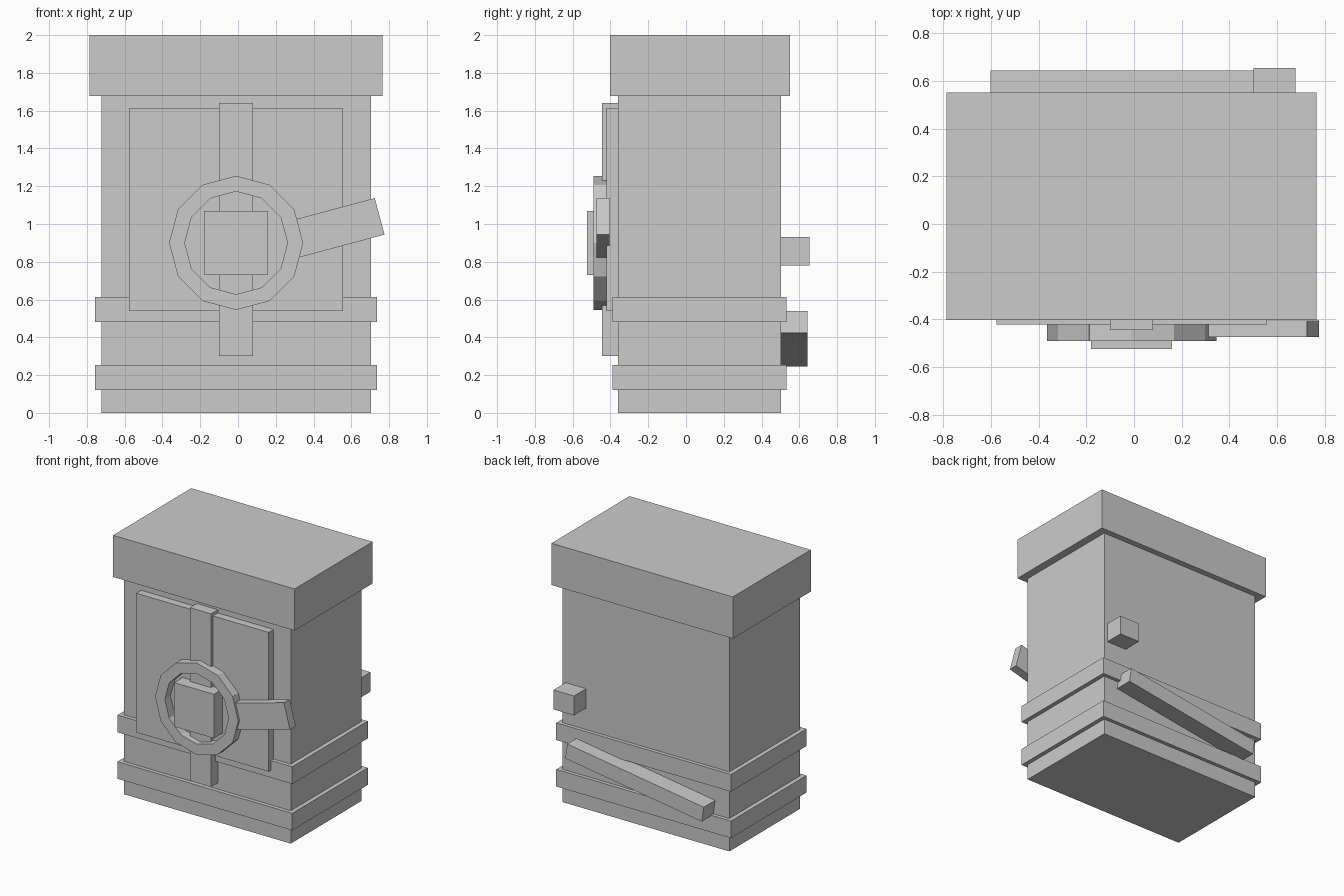
import bpy
import bmesh
from math import radians, cos, sin
from mathutils import Matrix, Vector

cube = bpy.data.objects.get("Cube")
if cube:
    bpy.data.objects.remove(cube, do_unlink=True)

grey = bpy.data.materials.new("plain_grey")
grey.use_nodes = True
colour = (0.6, 0.6, 0.6, 1)
grey.diffuse_color = colour
grey.node_tree.nodes["Principled BSDF"].inputs["Base Color"].default_value = colour

CX = -0.01        # middle line of the cabinet
FRONT, BACK = -0.36, 0.504


def add_box(bm, centre, size, tilt=0):
    """Box of a given size, tilted counter-clockwise as seen from the front."""
    matrix = (Matrix.Translation(Vector(centre))
              @ Matrix.Rotation(-radians(tilt), 4, 'Y')
              @ Matrix.Diagonal((*size, 1)))
    bmesh.ops.create_cube(bm, size=1, matrix=matrix)


def finish(name, bm):
    mesh = bpy.data.meshes.new(name)
    bm.to_mesh(mesh)
    bm.free()
    mesh.materials.append(grey)
    obj = bpy.data.objects.new(name, mesh)
    bpy.context.collection.objects.link(obj)
    return obj


def block(name, x, width, y0, y1, z0, z1, tilt=0):
    bm = bmesh.new()
    add_box(bm, (x, (y0 + y1) / 2, (z0 + z1) / 2), (width, y1 - y0, z1 - z0), tilt)
    return finish(name, bm)


# Cabinet body, lid and the two bands around the base
block("body", CX, 1.427, FRONT, BACK, 0, 1.68)
block("lid", CX, 1.55, -0.403, 0.55, 1.678, 2)
block("lower_band", CX, 1.493, -0.39, 0.532, 0.122, 0.254)
block("upper_band", CX, 1.493, -0.39, 0.532, 0.481, 0.614)

# Front door with its upright strap and square hub
block("door_panel", CX, 1.133, -0.42, FRONT, 0.54, 1.615)
block("upright_strap", CX, 0.18, -0.444, FRONT, 0.302, 1.64)
block("hub", CX, 0.34, -0.523, -0.42, 0.73, 1.07)

# Ring of twelve straight segments around the hub
RING_Z, RING_R, COUNT = 0.9, 0.303, 12
bm = bmesh.new()
for i in range(COUNT):
    angle = 360 / COUNT * (i + 0.5)
    a = radians(angle)
    add_box(bm, (CX + RING_R * cos(a), -0.455, RING_Z + RING_R * sin(a)),
            (0.08, 0.07, 0.184), angle)
finish("ring", bm)

# Latch arm reaching out from the ring
block("latch_arm", 0.52, 0.476, -0.474, -0.404, 0.879, 1.079, 15)

# Peg and slanted plank on the back
block("back_peg", 0.588, 0.175, BACK, 0.653, 0.78, 0.93)
block("back_plank", CX, 1.18, BACK, 0.643, 0.334, 0.451, 8.6)
